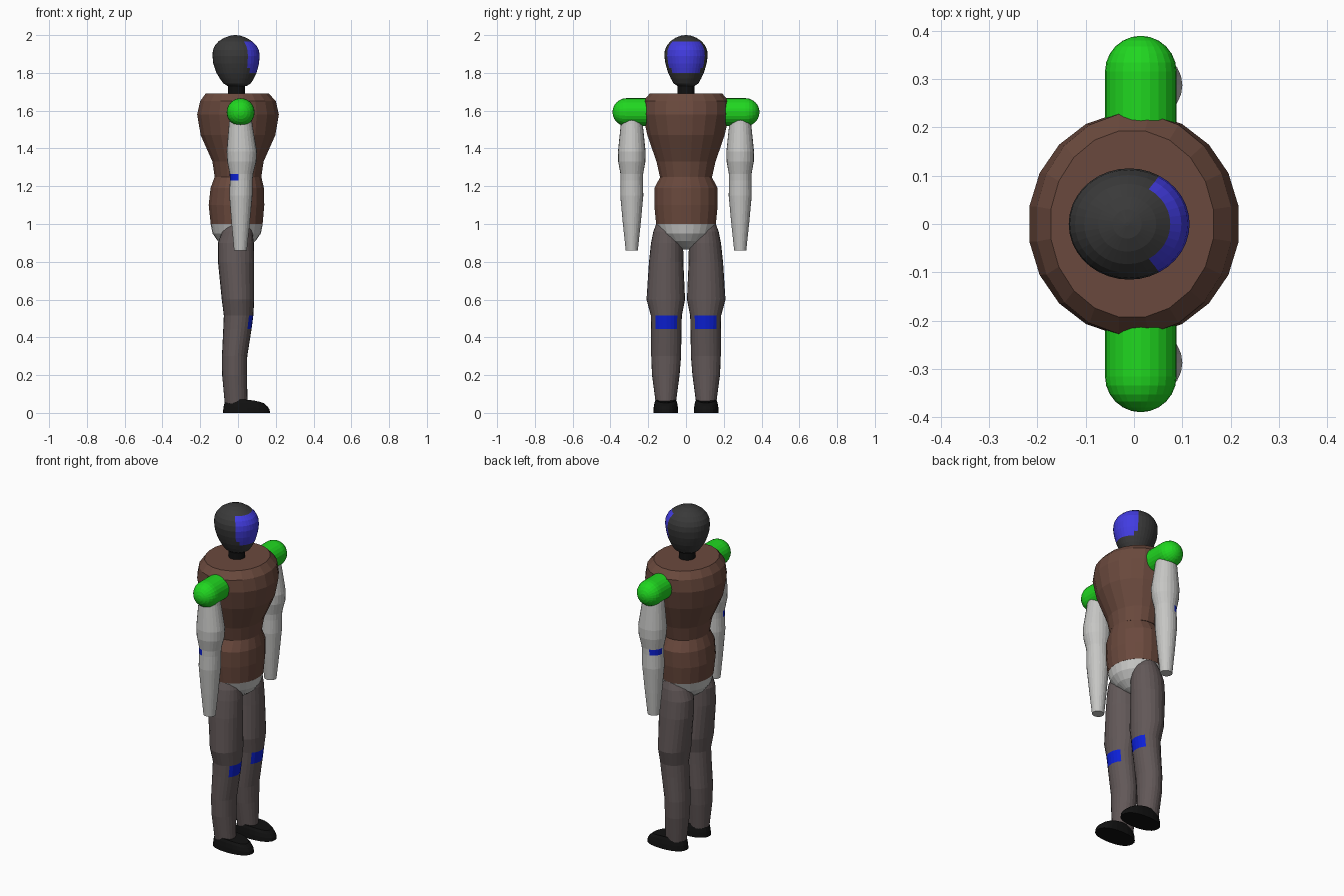
import bpy, bmesh, math


def material(name, r, g, b):
    m = bpy.data.materials.new(name)
    lin = [((c / 255 + 0.055) / 1.055) ** 2.4 if c > 10 else c / 255 / 12.92 for c in (r, g, b)]
    m.diffuse_color = (*lin, 1)
    return m


BROWN = material("brown", 106, 73, 61)
CHARCOAL = material("charcoal", 57, 57, 57)
PALE = material("pale grey", 198, 198, 196)
LEG = material("warm grey", 98, 88, 88)
GREEN = material("green", 32, 215, 32)
VISOR = material("violet blue", 66, 60, 225)
BLUE = material("deep blue", 12, 32, 215)
BLACK = material("black", 17, 17, 17)


def loft(name, rings, mats, n=24, offset=0.0, power=2.0, rule=None, warp=None):
    """Stack elliptical rings (z, cx, cy, rx, ry); rule(face z, angle in degrees) picks the second colour."""
    bm = bmesh.new()
    loops = []
    for z, cx, cy, rx, ry in rings:
        loop = []
        for i in range(n):
            a = 2 * math.pi * (i + offset) / n
            c, s = math.cos(a), math.sin(a)
            p = (cx + rx * math.copysign(abs(c) ** (2 / power), c),
                 cy + ry * math.copysign(abs(s) ** (2 / power), s), z)
            loop.append(bm.verts.new(warp(*p) if warp else p))
        loops.append(loop)
    for k in range(len(loops) - 1):
        zm = (rings[k][0] + rings[k + 1][0]) / 2
        for i in range(n):
            j = (i + 1) % n
            f = bm.faces.new((loops[k][i], loops[k][j], loops[k + 1][j], loops[k + 1][i]))
            angle = (360 * (i + 0.5 + offset) / n + 180) % 360 - 180
            if rule and rule(zm, angle):
                f.material_index = 1
    bm.faces.new(loops[0][::-1])
    bm.faces.new(loops[-1])
    bmesh.ops.recalc_face_normals(bm, faces=bm.faces)
    me = bpy.data.meshes.new(name)
    bm.to_mesh(me)
    bm.free()
    for m in mats:
        me.materials.append(m)
    ob = bpy.data.objects.new(name, me)
    bpy.context.collection.objects.link(ob)
    return ob


# Torso: chest, waist, pelvis and neck
loft("chest", [(1.25, 0, 0, .125, .14), (1.33, 0, 0, .137, .158), (1.47, 0, 0, .2, .207),
               (1.58, 0, 0, .219, .232), (1.65, 0, 0, .203, .23), (1.69, -.004, 0, .17, .195)],
     [BROWN], n=20, offset=0.5)
loft("waist", [(1.0, -.007, 0, .139, .16), (1.1, -.008, 0, .149, .17),
               (1.19, -.004, 0, .143, .17), (1.25, 0, 0, .125, .137)], [BROWN], n=20, offset=0.5)
loft("pelvis", [(.865, -.007, 0, .02, .02), (.88, -.007, 0, .06, .055), (.91, -.007, 0, .1, .1),
                (.95, -.007, 0, .128, .14), (1.0, -.007, 0, .138, .158)], [PALE])
loft("neck", [(1.67, -.007, 0, .045, .045), (1.76, -.007, 0, .045, .045)], [BLACK])

# Head with coloured visor area
loft("head", [(1.73, -.005, 0, .05, .045), (1.745, -.005, 0, .073, .066), (1.77, -.006, 0, .09, .08),
              (1.80, -.008, 0, .106, .094), (1.825, -.009, 0, .114, .102), (1.85, -.01, 0, .121, .109),
              (1.89, -.01, 0, .125, .115), (1.92, -.011, 0, .122, .112), (1.945, -.012, 0, .110, .101),
              (1.967, -.014, 0, .089, .083), (1.985, -.014, 0, .06, .057), (1.996, -.014, 0, .03, .03),
              (2.0, -.014, 0, .004, .004)],
     [CHARCOAL, VISOR], n=36,
     rule=lambda z, a: 1.80 < z < 1.967 and abs(a) < (60 if z > 1.83 else 50))

for side, label in ((-1, "right"), (1, "left")):
    # Shoulder: cylinder with a rounded outer end, laid along y
    r = .074
    dome = [(.315 + r * math.sin(t), .014, 0, r * math.cos(t), r * math.cos(t))
            for t in (math.radians(d) for d in (0, 15, 30, 45, 60, 75, 88))]
    loft(label + "_shoulder", [(.2, .014, 0, r, r)] + dome, [GREEN],
         warp=lambda x, y, z: (x, side * z, 1.592 + y))

    # Arm with an elbow patch on the outer rear
    arm = [(.86, .013, .034, .032), (1.0, .014, .048, .047), (1.15, .015, .061, .061),
           (1.23, .017, .060, .059), (1.265, .018, .062, .060), (1.33, .02, .077, .072),
           (1.385, .02, .08, .073), (1.53, .014, .062, .058), (1.59, .014, .055, .052)]
    loft(label + "_arm", [(z, cx, side * .287, rx, ry) for z, cx, rx, ry in arm], [PALE, BLUE],
         rule=lambda z, a: 1.23 < z < 1.265 and 104 < a * side < 180)

    # Leg with a knee patch on the front
    leg = [(.05, -.01, .107, .06, .053), (.2, -.018, .107, .066, .073), (.3, -.018, .105, .067, .079),
           (.445, -.003, .104, .075, .08), (.515, .003, .104, .078, .082), (.6, 0, .107, .086, .102),
           (.8, -.01, .105, .096, .091), (.9, -.011, .1, .095, .085), (.96, -.004, .1, .08, .073),
           (1.02, .004, .095, .045, .055)]
    loft(label + "_leg", [(z, cx, side * cy, rx, ry) for z, cx, cy, rx, ry in leg], [LEG, BLUE],
         rule=lambda z, a: .445 < z < .515 and abs(a) < 45)

    # Shoe: rounded sole, top sloping down to the toe
    loft(label + "_shoe", [(0, .045, side * .107, .125, .066), (.03, .045, side * .107, .122, .064),
                           (.055, .042, side * .107, .113, .06), (.07, .035, side * .107, .1, .054)],
         [BLACK], power=2.3,
         warp=lambda x, y, z: (x, y, z * (1 - .45 * max(0, (x - .03) / .14) ** 2)))
